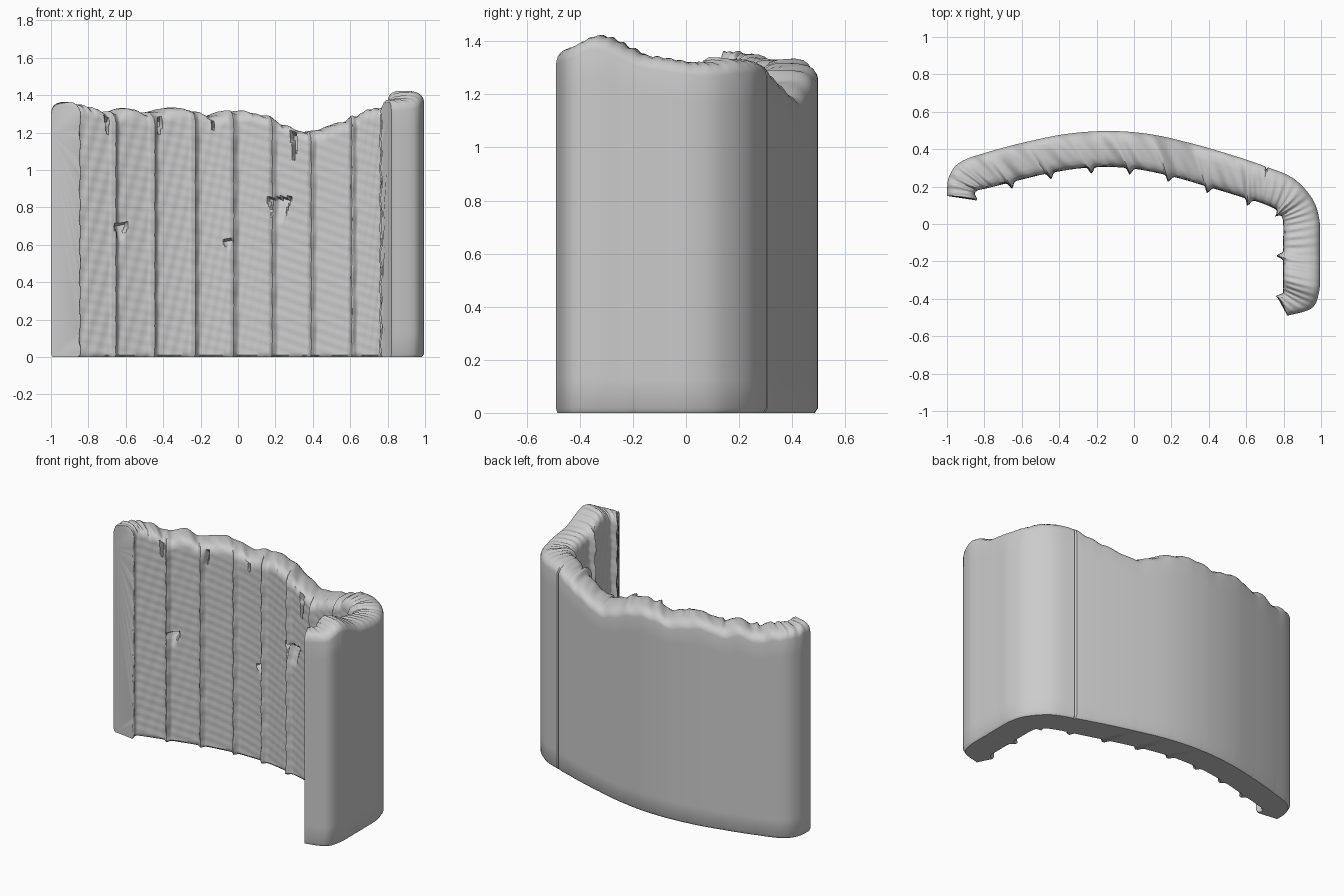
import bpy
import bmesh
from math import sin, exp
from mathutils import Vector

if "Cube" in bpy.data.objects:
    bpy.data.objects.remove(bpy.data.objects["Cube"], do_unlink=True)

# Plan of the wall: paired control points on the outer and inner faces
OUTER = [(-1, .15), (-.99, .25), (-.93, .33), (-.78, .385), (-.57, .44), (-.35, .483),
         (-.12, .497), (.1, .478), (.33, .425), (.55, .36), (.71, .305), (.85, .245),
         (.95, .14), (.99, .03), (.995, -.1), (.995, -.24), (.99, -.36), (.95, -.45), (.82, -.49)]
INNER = [(-.87, .15), (-.84, .18), (-.78, .195), (-.66, .225), (-.45, .275), (-.23, .305),
         (-.02, .3), (.19, .26), (.4, .2), (.58, .145), (.68, .115), (.76, .08),
         (.79, .05), (.8, 0), (.8, -.1), (.8, -.2), (.8, -.3), (.8, -.36), (.795, -.4)]
# Rim height in centimetres, two values for every plan segment
RIM = [135, 136, 135, 135, 134, 133, 130, 133, 130, 133, 132, 129, 131, 131, 128, 123, 120, 123,
       126, 129, 132, 133, 133, 133, 132, 132, 132, 133, 134, 135, 138, 141, 142, 140, 138, 137, 136]
RIBS = [.1, 3, 4, 5, 6, 7, 8, 9.3, 11.6, 14.7, 17.7]
# Cracks: x, top, bottom, half width.  Chips: x, centre height, half size
CRACKS = [(-.7, 1.3, 1.18, .014), (-.42, 1.31, 1.16, .014), (-.13, 1.3, 1.2, .014),
          (.3, 1.2, 1.03, .016), (.52, 1.25, 1.19, .012)]
CHIPS = [(-.63, .67, .045), (-.05, .6, .03), (.22, .78, .07)]
# Rim cross section: share of the thickness, drop below the rim height
CROWN = [(.04, .025), (.12, .01), (.25, .002), (.45, 0), (.65, 0), (.82, .006), (.92, .018), (.98, .035)]
STEPS, ROWS = 24, 90
last = len(OUTER) - 1


def spline(points, t):
    """Smooth curve through evenly spaced control points."""
    i = max(0, min(int(t), len(points) - 2))
    u = t - i
    a, b, c, d = [Vector(points[max(0, min(j, len(points) - 1))]) for j in range(i - 1, i + 3)]
    return b + (c - a) * u / 2 + (a * 2 - b * 5 + c * 4 - d) * u * u / 2 + (b * 3 - a - c * 3 + d) * u ** 3 / 2


def rim_height(t):
    h = spline([(z, 0) for z in RIM], t * 2).x / 100
    return h + .004 * sin(t * 11) * (t < 10)


def damage(x, z):
    """Depth of cracks and chips cut into the inner face."""
    for cx, top, bottom, half in CRACKS:
        if bottom < z and abs(x - cx) < half * min(1, (z - bottom) / (top - bottom)):
            return .04
    for cx, cz, half in CHIPS:
        up = (z - cz) / half
        if abs(up) < 1 and abs(x - cx) < half * (.55 + .35 * up):
            return .02 * (1 + up)
    return 0


rib_points = [spline(INNER, t) for t in RIBS]


def section(t):
    """Closed vertical slice of the wall at one place along the plan."""
    inner, outer = spline(INNER, t), spline(OUTER, t)
    lo, hi = max(0, t - .05), min(last, t + .05)
    run = (spline(INNER, hi) - spline(INNER, lo)).normalized()
    out = Vector((run.y, -run.x))
    rib = sum(.03 * exp(-((inner - p).length / .014) ** 2) for p in rib_points)
    if abs(t - 10) < .01:
        outer = outer.lerp(inner, .06)
    top = rim_height(t)
    loop = []

    # Inner face with ribs, fine quilted relief and damage
    wall_top = top - .05
    for r in range(ROWS + 1):
        z = .012 + (wall_top - .012) * r / ROWS
        along = inner.x - inner.y
        relief = .0025 * sin(along * 75 + z * 45) * sin(along * 45 - z * 70)
        depth = damage(inner.x, z) if t < 11 else 0
        p = inner + out * (rib * (1 + .15 * sin(z * 40 + t)) + relief - depth)
        loop.append((p.x, p.y, z))
    # Rounded uneven rim
    for w, drop in CROWN:
        p = inner.lerp(outer, w) + out * rib * (1 - w) ** 2
        z = top - drop + (rib * .35 + .006 * sin(t * 17 + w * 3)) * (1 - w) * min(1, w * 4)
        loop.append((p.x, p.y, z))
    # Plain outer face and softened foot
    for r in range(13):
        z = wall_top + (.018 - wall_top) * r / 12
        loop.append((outer.x, outer.y, z))
    for w, z in ((.94, 0), (.06, 0)):
        p = inner.lerp(outer, w) + out * rib * (1 - w)
        loop.append((p.x, p.y, z))
    return loop


# Curved wall lofted through its slices
bm = bmesh.new()
rings = [[bm.verts.new(c) for c in section(i / STEPS)] for i in range(last * STEPS + 1)]
count = len(rings[0])
for a, b in zip(rings, rings[1:]):
    for j in range(count):
        k = (j + 1) % count
        bm.faces.new((a[j], b[j], b[k], a[k]))
bm.faces.new(rings[0])
bm.faces.new(rings[-1][::-1])
bmesh.ops.recalc_face_normals(bm, faces=bm.faces[:])
mesh = bpy.data.meshes.new("curved_wall")
bm.to_mesh(mesh)
bm.free()

stone = bpy.data.materials.new("light_grey")
stone.use_nodes = True
colour = (.6, .6, .6, 1)
stone.diffuse_color = colour
stone.node_tree.nodes["Principled BSDF"].inputs["Base Color"].default_value = colour
mesh.materials.append(stone)

wall = bpy.data.objects.new("curved_wall", mesh)
bpy.context.collection.objects.link(wall)
bpy.ops.object.select_all(action='DESELECT')
wall.select_set(True)
bpy.context.view_layer.objects.active = wall
bpy.ops.object.shade_smooth_by_angle(angle=.7)
